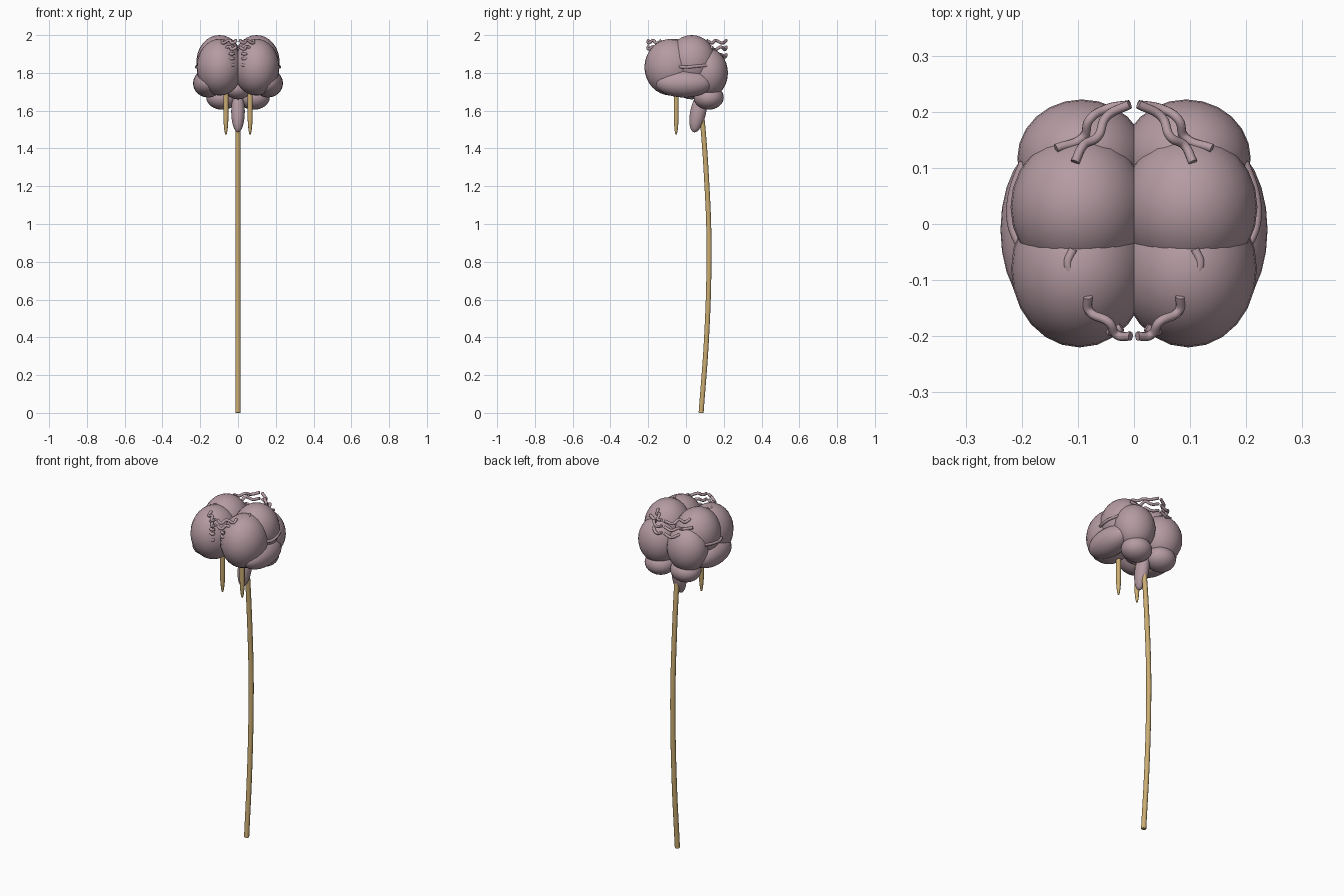
import bpy, bmesh, math

if "Cube" in bpy.data.objects:
    bpy.data.objects.remove(bpy.data.objects["Cube"], do_unlink=True)


def material(name, colour):
    m = bpy.data.materials.new(name)
    m.use_nodes = True
    m.diffuse_color = (*colour, 1)
    m.node_tree.nodes["Principled BSDF"].inputs["Base Color"].default_value = (*colour, 1)
    return m


MAUVE = material("mauve tissue", (0.46, 0.33, 0.365))
TAN = material("tan nerve", (0.60, 0.42, 0.17))


def ellipsoid(name, centre, radii, tilt=0):
    bpy.ops.mesh.primitive_uv_sphere_add(segments=24, ring_count=16, radius=1, location=centre)
    ob = bpy.context.object
    ob.name = name
    ob.scale = radii
    ob.rotation_euler.x = tilt
    bpy.ops.object.shade_smooth()
    ob.data.materials.append(MAUVE)
    return ob


def tube(name, points, radius, mat, radii=None, smooth=True):
    """Round tube with closed ends along a path, converted to a mesh."""
    cu = bpy.data.curves.new(name, "CURVE")
    cu.dimensions = "3D"
    cu.bevel_depth = radius
    cu.bevel_resolution = 3
    cu.use_fill_caps = True
    cu.resolution_u = 6
    sp = cu.splines.new("BEZIER" if smooth else "POLY")
    pts = sp.bezier_points if smooth else sp.points
    pts.add(len(points) - 1)
    for i, (p, co) in enumerate(zip(pts, points)):
        p.co = co if smooth else (*co, 1)
        p.radius = radii[i] if radii else 1
        if smooth:
            p.handle_left_type = p.handle_right_type = "AUTO"
    temp = bpy.data.objects.new(name + "_path", cu)
    bpy.context.collection.objects.link(temp)
    bpy.context.view_layer.update()
    mesh = bpy.data.meshes.new_from_object(
        temp.evaluated_get(bpy.context.evaluated_depsgraph_get()))
    bpy.data.objects.remove(temp, do_unlink=True)
    ob = bpy.data.objects.new(name, mesh)
    bpy.context.collection.objects.link(ob)
    mesh.materials.clear()
    mesh.materials.append(mat)
    bpy.ops.object.select_all(action="DESELECT")
    ob.select_set(True)
    bpy.context.view_layer.objects.active = ob
    bpy.ops.object.shade_smooth_by_angle(angle=math.radians(40))
    return ob


# Paired lobes: centre and radii on the left side
LOBES = {
    "frontal_lobe": ((0.097, -0.08, 1.83), (0.122, 0.14, 0.15)),
    "parietal_lobe": ((0.098, 0.03, 1.86), (0.122, 0.13, 0.14)),
    "occipital_lobe": ((0.093, 0.117, 1.80), (0.115, 0.105, 0.13)),
    "temporal_lobe": ((0.158, -0.01, 1.745), (0.08, 0.15, 0.075)),
    "cerebellum": ((0.083, 0.12, 1.67), (0.085, 0.08, 0.065)),
}

# Paired surface folds: paths on the left side
FRONT = [(0.082, -0.13), (0.08, -0.155), (0.045, -0.175), (0.03, -0.198), (0.006, -0.2)]
REAR_LONG = [(0.139, 0.135), (0.09, 0.155), (0.08, 0.185), (0.05, 0.205), (0.008, 0.213)]
REAR_SHORT = [(0.105, 0.11), (0.09, 0.14), (0.065, 0.155), (0.05, 0.19), (0.008, 0.213)]


def wavy(path, z):
    return [(x, y, z + 0.007 * (-1) ** i) for i, (x, y) in enumerate(path)]


FOLDS = {
    "front_fold_upper": wavy(FRONT, 1.965),
    "front_fold_lower": wavy(FRONT, 1.932),
    "rear_fold_upper": wavy(REAR_SHORT, 1.965),
    "rear_fold_middle": wavy(REAR_LONG, 1.93),
    "rear_fold_lower": wavy(REAR_LONG, 1.89),
    "crown_fold": [(0.108, -0.045, 1.972), (0.118, -0.07, 1.972), (0.11, -0.093, 1.968)],
    "side_fold": [(0.197, 0.11, 1.84), (0.217, 0.05, 1.835), (0.218, 0.0, 1.83),
                  (0.2, -0.045, 1.835)],
    "side_fold_upper": [(0.165, -0.04, 1.925), (0.172, -0.055, 1.92), (0.185, -0.04, 1.9)],
}
for i, z in enumerate((1.9, 1.875, 1.84)):
    FOLDS[f"inner_fold_{i + 1}"] = [(0.047, -0.19, z + 0.004), (0.034, -0.192, z),
                                    (0.022, -0.184, z + 0.003)]

for side, s in (("left", 1), ("right", -1)):
    for name, ((x, y, z), radii) in LOBES.items():
        ellipsoid(f"{side}_{name}", (s * x, y, z), radii)
    for name, path in FOLDS.items():
        tube(f"{side}_{name}", [(s * x, y, z) for x, y, z in path], 0.008, MAUVE)
    # Tapering nerve hanging under the front
    heights = (1.75, 1.57, 1.53, 1.495, 1.475)
    tube(f"{side}_nerve", [(s * 0.064, -0.052, z) for z in heights], 0.0135, TAN,
         (1, 1, 0.88, 0.62, 0.3), smooth=False)

# Core and stem
ellipsoid("inner_core", (0, 0.03, 1.72), (0.07, 0.08, 0.06))
ellipsoid("brain_stem", (0, 0.065, 1.595), (0.036, 0.042, 0.112), tilt=math.radians(-12))

# Long bowed cord
tube("spinal_cord", [(0, 0.08, 0), (0, 0.109, 0.4), (0, 0.122, 0.8), (0, 0.12, 1.0),
                     (0, 0.111, 1.2), (0, 0.095, 1.45), (0, 0.083, 1.58)], 0.0138, TAN)
